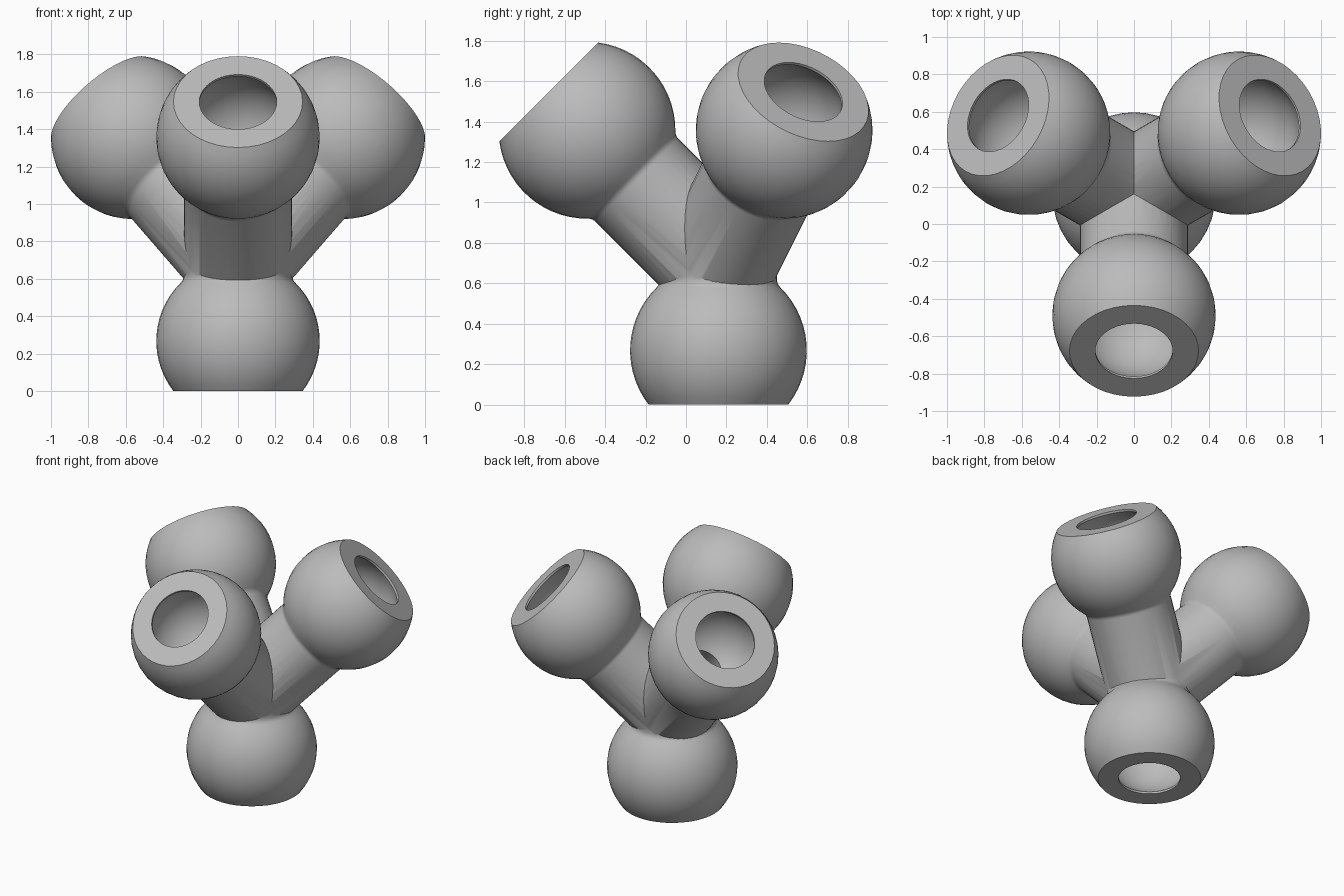
import bpy, bmesh
from math import sqrt, sin, cos, atan2, radians, pi
from mathutils import Matrix, Vector

cube = bpy.data.objects.get("Cube")
if cube:
    bpy.data.objects.remove(cube)

BALL, FACE = 0.437, 0.268      # ball radius, centre to flat face
ARM, FILLET = 0.29, 0.05       # arm radius, blend between arm and ball
SOCKET, MOUTH, BORE = 0.327, 0.207, 0.15
HUB = Vector((0, 0.1605, 0.707))
STEPS = 40

grey = bpy.data.materials.new("plain_grey")
grey.use_nodes = True
grey.diffuse_color = (0.5, 0.5, 0.5, 1)
grey.node_tree.nodes["Principled BSDF"].inputs["Base Color"].default_value = (0.5, 0.5, 0.5, 1)


def arc(centre, radius, start, end, count):
    """Profile points (r, z); angles are measured from the +z axis."""
    return [(radius * sin(start + (end - start) * i / count),
             centre + radius * cos(start + (end - start) * i / count))
            for i in range(count + 1)]


def lathe(name, profile, direction):
    """Spin a profile into a capped solid pointing away from the hub."""
    bm = bmesh.new()
    verts = [bm.verts.new((r, 0, z)) for r, z in profile]
    edges = [bm.edges.new(pair) for pair in zip(verts, verts[1:])]
    bmesh.ops.spin(bm, geom=verts + edges, cent=(0, 0, 0), axis=(0, 0, 1),
                   angle=2 * pi, steps=STEPS)
    bmesh.ops.remove_doubles(bm, verts=bm.verts, dist=0.0001)
    bmesh.ops.holes_fill(bm, edges=bm.edges, sides=0)
    bmesh.ops.recalc_face_normals(bm, faces=bm.faces)
    turn = direction.to_track_quat('Z', 'Y').to_matrix().to_4x4()
    bm.transform(Matrix.Translation(HUB) @ turn)
    mesh = bpy.data.meshes.new(name)
    bm.to_mesh(mesh)
    bm.free()
    mesh.materials.append(grey)
    obj = bpy.data.objects.new(name, mesh)
    bpy.context.collection.objects.link(obj)
    return obj


def limb_profile(length):
    """Flat-faced ball, blended neck, then straight arm to the hub."""
    lift = sqrt((BALL + FILLET) ** 2 - (ARM + FILLET) ** 2)
    touch = atan2(ARM + FILLET, lift)
    ball = arc(length, BALL, atan2(sqrt(BALL ** 2 - FACE ** 2), FACE), pi - touch, 14)
    neck = [(ARM + FILLET - FILLET * cos(a), length - lift + FILLET * sin(a))
            for a in [(pi / 2 - touch) * (1 - i / 4) for i in range(1, 5)]]
    return ball + neck + [(ARM, 0)]


def hollow_profile(length):
    """Short mouth lip, round socket and the bore down to the hub."""
    lip = atan2(MOUTH, sqrt(SOCKET ** 2 - MOUTH ** 2))
    end = pi - atan2(BORE, sqrt(SOCKET ** 2 - BORE ** 2))
    return [(MOUTH, length + FACE + 0.1)] + arc(length, SOCKET, lip, end, 16) + [(BORE, 0)]


def combine(body, other, operation):
    mod = body.modifiers.new(operation.lower(), 'BOOLEAN')
    mod.operation, mod.solver, mod.object = operation, 'EXACT', other
    bpy.context.view_layer.objects.active = body
    bpy.ops.object.modifier_apply(modifier=mod.name)
    bpy.data.objects.remove(other)


# One short limb straight down, three long limbs rising at 45 degrees
limbs = [(Vector((0, 0, -1)), HUB.z - FACE)]
for azimuth in (-90, 30, 150):
    a = radians(azimuth)
    limbs.append((Vector((cos(a), sin(a), 1)).normalized(), 0.65 * sqrt(2)))

body = None
for direction, length in limbs:
    limb = lathe("limb", limb_profile(length), direction)
    if body is None:
        body = limb
        body.name = "four_way_connector"
    else:
        combine(body, limb, 'UNION')

# Sockets and bores
for direction, length in limbs:
    combine(body, lathe("socket_cutter", hollow_profile(length), direction), 'DIFFERENCE')

# Smooth rounds, sharp rims and creases
bpy.ops.object.select_all(action='DESELECT')
body.select_set(True)
bpy.context.view_layer.objects.active = body
bpy.ops.object.shade_smooth_by_angle(angle=radians(30))
